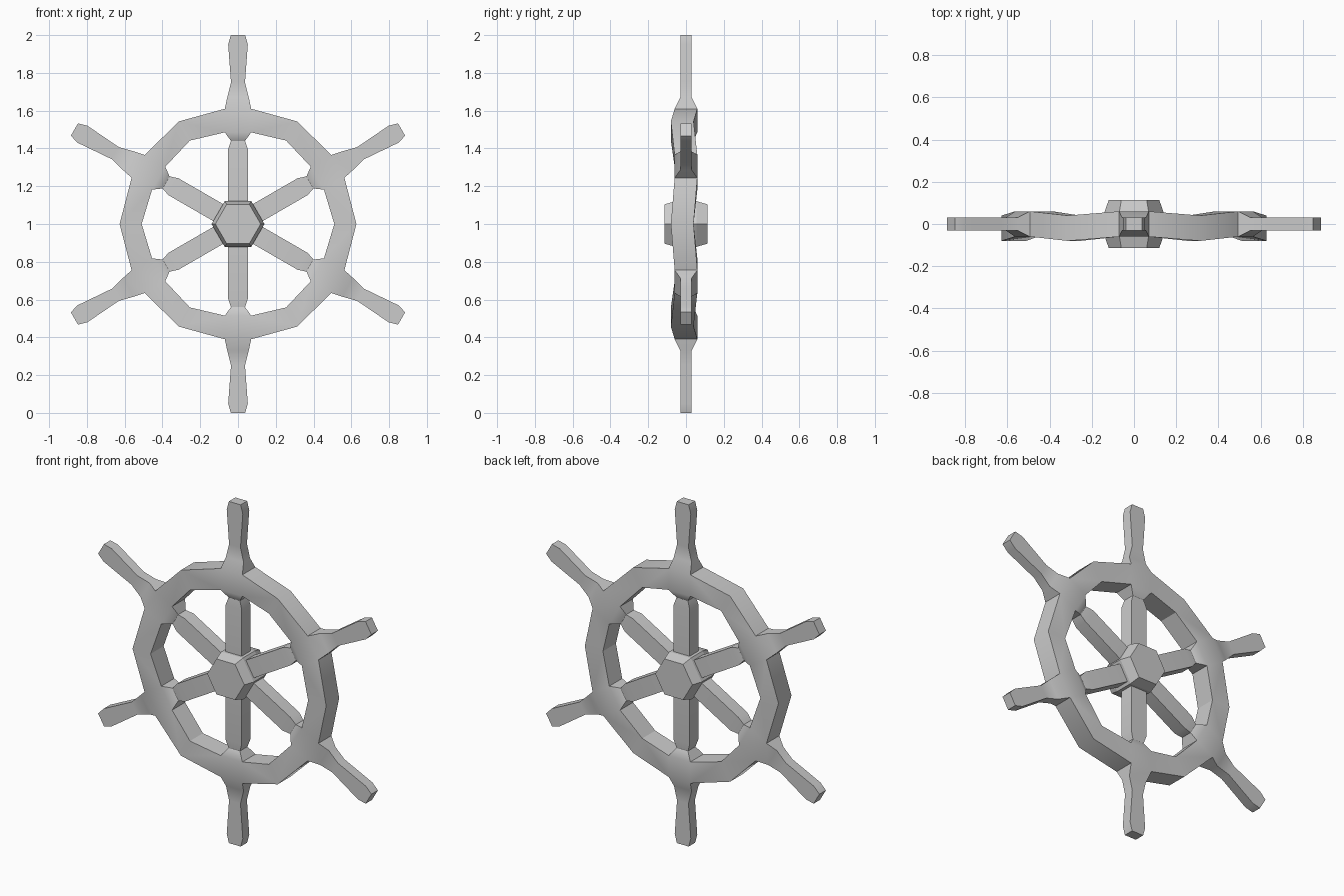
import bpy, bmesh
from math import sin, cos, pi, radians
from mathutils import Matrix, Vector

if "Cube" in bpy.data.objects:
    bpy.data.objects.remove(bpy.data.objects["Cube"])

CENTRE = Vector((0, 0, 1))


def bridge(bm, a, b):
    """Join two open rings of equal size with quads."""
    n = len(a)
    for i in range(n):
        j = (i + 1) % n
        bm.faces.new((a[i], a[j], b[j], b[i]))


def finish(bm, name, angle):
    bmesh.ops.remove_doubles(bm, verts=bm.verts, dist=0.0005)
    bmesh.ops.recalc_face_normals(bm, faces=bm.faces)
    mesh = bpy.data.meshes.new(name)
    bm.to_mesh(mesh)
    bm.free()
    ob = bpy.data.objects.new(name, mesh)
    bpy.context.collection.objects.link(ob)
    if angle:
        bpy.context.view_layer.objects.active = ob
        ob.select_set(True)
        bpy.ops.object.shade_smooth_by_angle(angle=radians(angle))
        ob.select_set(False)
    return ob


# Spoke profiles: (radius, half width, half depth)
HANDLE = [(0.61, 0.07, 0.06), (0.67, 0.057, 0.03), (0.75, 0.037, 0.03),
          (0.95, 0.052, 0.03), (1.0, 0.038, 0.03)]
SHAFT = [(0.485, 0.07, 0.06), (0.44, 0.037, 0.035), (0.395, 0.052, 0.04),
         (0.08, 0.052, 0.04)]

bm = bmesh.new()
for k in range(6):
    turn = Matrix.Rotation(k * pi / 3, 4, 'Y')

    def ring(points):
        return [bm.verts.new(CENTRE + turn @ Vector(p)) for p in points]

    # Handle outside the rim and shaft inside it
    for profile in (HANDLE, SHAFT):
        rings = [ring([(-w, -d, r), (w, -d, r), (w, d, r), (-w, d, r)])
                 for r, w, d in profile]
        for a, b in zip(rings, rings[1:]):
            bridge(bm, a, b)
        bm.faces.new(rings[-1])

    # Front and back of the joint where the spoke crosses the rim
    for y in (-0.06, 0.06):
        bm.faces.new(ring([(-0.07, y, 0.485), (0.07, y, 0.485),
                           (0.07, y, 0.61), (-0.07, y, 0.61)]))

    # Two rim segments from the joint to the midpoints on each side
    for s in (-1, 1):
        sx, cz = s * sin(pi / 6), cos(pi / 6)
        joint = ring([(s * 0.07, -0.06, 0.485), (s * 0.07, -0.06, 0.61),
                      (s * 0.07, 0.06, 0.61), (s * 0.07, 0.06, 0.485)])
        middle = ring([(0.51 * sx, -0.08, 0.51 * cz), (0.627 * sx, -0.08, 0.627 * cz),
                       (0.627 * sx, 0.04, 0.627 * cz), (0.51 * sx, 0.04, 0.51 * cz)])
        bridge(bm, joint, middle)
finish(bm, "rim_and_spokes", 30)

# Six-sided hub tapering to the front and back
bm = bmesh.new()
rings = []
for y, r in ((-0.113, 0.12), (-0.055, 0.14), (0.055, 0.14), (0.113, 0.12)):
    rings.append([bm.verts.new(CENTRE + Vector((r * cos(i * pi / 3), y, r * sin(i * pi / 3))))
                  for i in range(6)])
for a, b in zip(rings, rings[1:]):
    bridge(bm, a, b)
bm.faces.new(rings[0])
bm.faces.new(rings[-1])
finish(bm, "hub", 0)
